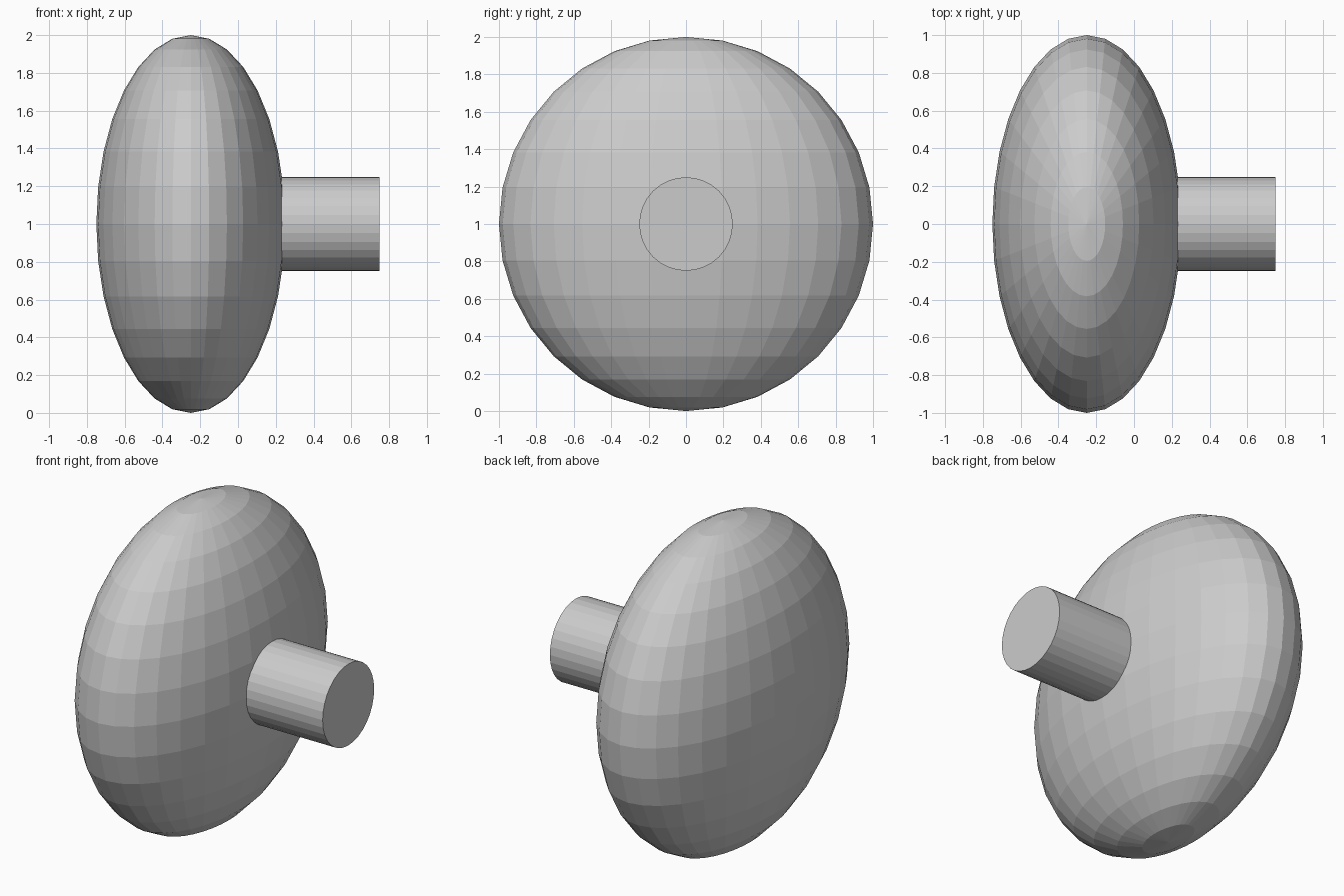
import bpy, math

if "Cube" in bpy.data.objects:
    bpy.data.objects.remove(bpy.data.objects["Cube"])

# Flattened round head, poles up and down
bpy.ops.mesh.primitive_uv_sphere_add(segments=32, ring_count=16, radius=1, location=(-0.25, 0, 1))
head = bpy.context.object
head.name = "knob_head"
head.scale = (0.5, 1, 1)
bpy.ops.object.transform_apply(location=False, rotation=False, scale=True)

# Stem, its inner end sunk into the head
STEM_START, STEM_END = 0.15, 0.75
bpy.ops.mesh.primitive_cylinder_add(
    vertices=32, radius=0.25, depth=STEM_END - STEM_START,
    location=((STEM_START + STEM_END) / 2, 0, 1), rotation=(0, math.pi / 2, 0))
bpy.context.object.name = "knob_stem"
